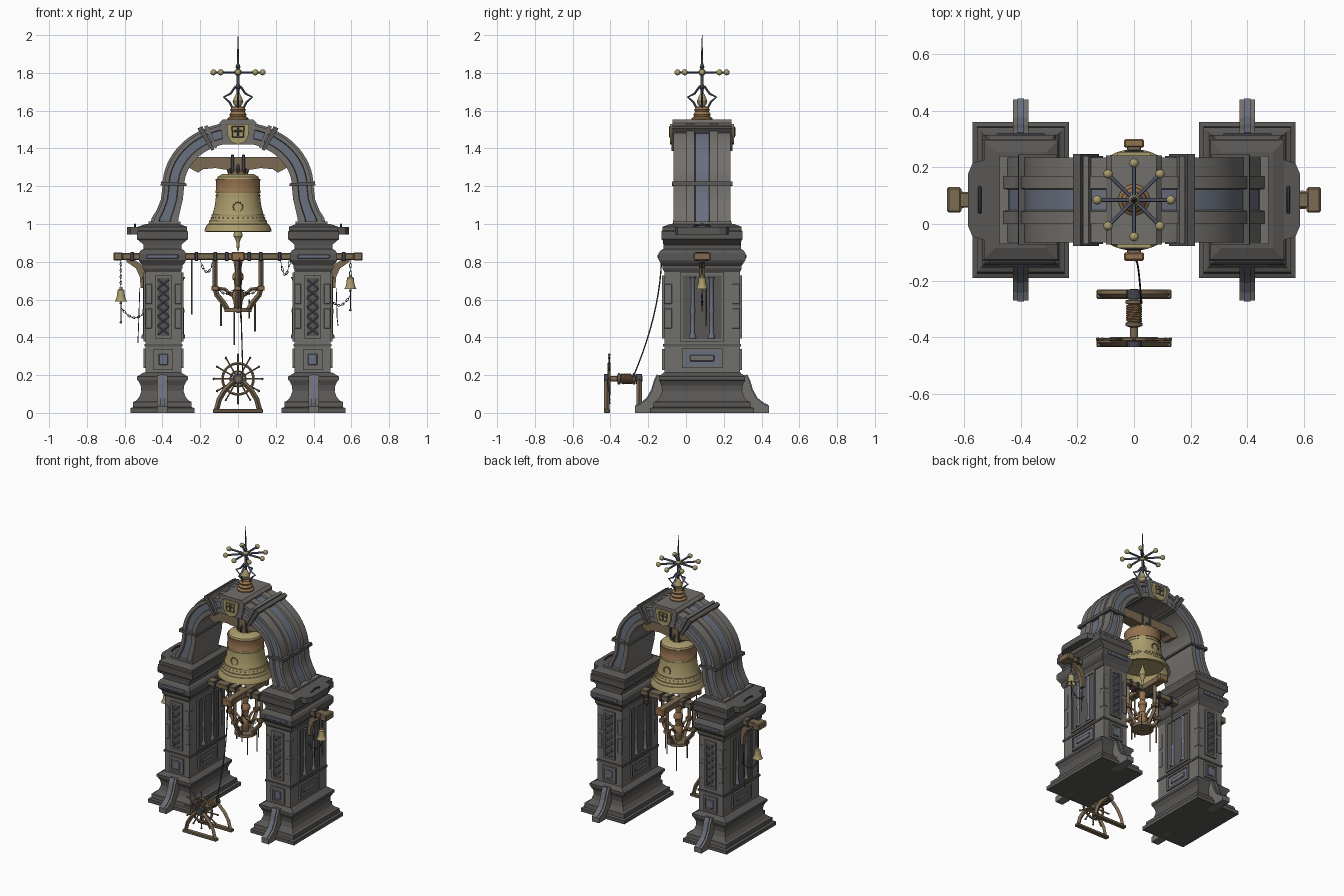
import bpy, bmesh, math
from mathutils import Vector as V

if "Cube" in bpy.data.objects:
    bpy.data.objects.remove(bpy.data.objects["Cube"])
Y = 0.085                      # depth centre of the masonry
pi, cos, sin = math.pi, math.cos, math.sin
def material(n, c):
    m = bpy.data.materials.new(n); m.diffuse_color = (*c, 1); return m
STONE = material("stone", (.17, .16, .15)); DARK = material("dark_stone", (.10, .095, .09))
SLATE = material("slate", (.14, .16, .21)); WOOD = material("wood", (.20, .145, .085))
BRASS = material("brass", (.40, .33, .15)); COPPER = material("copper", (.30, .17, .08))
IRON = material("iron", (.06, .06, .075)); STEEL = material("steel", (.12, .14, .21))
smooth = []

def mk(name, verts, faces, mats, ids=None, soft=False):
    me = bpy.data.meshes.new(name)
    me.from_pydata([(v[0], v[1] + Y, v[2]) for v in verts], [], faces)
    for m in (mats if isinstance(mats, list) else [mats]): me.materials.append(m)
    if ids: me.polygons.foreach_set("material_index", ids)
    bm = bmesh.new(); bm.from_mesh(me)
    bmesh.ops.recalc_face_normals(bm, faces=bm.faces)
    bm.to_mesh(me); bm.free()
    ob = bpy.data.objects.new(name, me); bpy.context.collection.objects.link(ob)
    if soft: smooth.append(ob)
    return ob
def loft(name, rings, mats, seg=None, soft=False):
    n = len(rings[0]); verts = [p for r in rings for p in r]; faces = []; ids = []
    for i in range(len(rings) - 1):
        for j in range(n):
            k = (j + 1) % n
            faces.append((i*n + j, i*n + k, i*n + n + k, i*n + n + j)); ids.append(seg[j] if seg else 0)
    faces += [tuple(range(n)), tuple(range(len(verts) - n, len(verts)))]
    return mk(name, verts, faces, mats, ids + [0, 0], soft)
def rect(cx, hx, hy, z): return [(cx-hx, -hy, z), (cx+hx, -hy, z), (cx+hx, hy, z), (cx-hx, hy, z)]
def box(name, c, s, mat, bev=0):
    ob = loft(name, [[(x, y + c[1], z) for x, y, z in rect(c[0], s[0]/2, s[1]/2, c[2] + d*s[2]/2)] for d in (-1, 1)], mat)
    if bev:
        b = ob.modifiers.new("bevel", 'BEVEL'); b.width = bev; b.segments = 1
    return ob
def prism(name, pts, axis, lo, hi, mat):
    put = {'x': lambda a, b, t: (t, a, b), 'y': lambda a, b, t: (a, t, b), 'z': lambda a, b, t: (a, b, t)}[axis]
    return loft(name, [[put(a, b, t) for a, b in pts] for t in (lo, hi)], mat)
def lathe(name, prof, mat, c=(0, 0, 0), n=32, axis='z'):
    def p(r, h, a):
        v = {'z': (r*cos(a), r*sin(a), h), 'y': (r*cos(a), h, r*sin(a)), 'x': (h, r*cos(a), r*sin(a))}[axis]
        return tuple(V(v) + V(c))
    return loft(name, [[p(max(r, .0005), h, 2*pi*j/n) for j in range(n)] for r, h in prof], mat, soft=True)
def tubes(name, paths, r, mat, res=1, cyclic=False, taper=None):
    cu = bpy.data.curves.new(name, 'CURVE'); cu.dimensions = '3D'
    cu.bevel_depth = r; cu.bevel_resolution = res; cu.use_fill_caps = True
    for path in paths:
        sp = cu.splines.new('POLY'); sp.points.add(len(path) - 1); sp.use_cyclic_u = cyclic
        for i, q in enumerate(path):
            sp.points[i].co = (q[0], q[1] + Y, q[2], 1)
            if taper: sp.points[i].radius = 1 + (taper - 1)*i/(len(path) - 1)
    co = bpy.data.objects.new(name + "_curve", cu); bpy.context.collection.objects.link(co)
    dg = bpy.context.evaluated_depsgraph_get(); dg.update()
    me = bpy.data.meshes.new_from_object(co.evaluated_get(dg)); bpy.data.objects.remove(co)
    me.materials.clear(); me.materials.append(mat)
    ob = bpy.data.objects.new(name, me); bpy.context.collection.objects.link(ob); smooth.append(ob)
def beads(name, pts, r, mat, sub=1):
    bm = bmesh.new()
    for p in pts:
        for v in bmesh.ops.create_icosphere(bm, subdivisions=sub, radius=r)['verts']: v.co += V(p) + V((0, Y, 0))
    me = bpy.data.meshes.new(name); bm.to_mesh(me); bm.free(); me.materials.append(mat)
    ob = bpy.data.objects.new(name, me); bpy.context.collection.objects.link(ob); smooth.append(ob)
def sag(a, b, d, n=12):
    a, b = V(a), V(b)
    return [a.lerp(b, i/n) - V((0, 0, 4*d*(i/n)*(1 - i/n))) for i in range(n + 1)]
def chain(name, a, b, d, mat=IRON):
    n = max(4, int(((V(b) - V(a)).length + d) / .016)); P = sag(a, b, d, n); links = []
    for i in range(n):
        t = P[i+1] - P[i]; m = (P[i] + P[i+1])/2; u = t.normalized()
        side = u.cross(V((0, 1, 0))) if i % 2 else V((0, 1, 0))
        links.append([m + u*t.length*.65*cos(k*pi/4) + side*.005*sin(k*pi/4) for k in range(8)])
    tubes(name, links, .0018, mat, 0, True)

# carved frames and plates on the shaft faces
def panel(name, s, axis, d, hw, z0, z1, plate):
    cx = s*.395; zc, h = (z0 + z1)/2, z1 - z0
    def bit(tag, a, z, w, hh, t, m):
        if axis == 'y': box(name + tag, (cx + a, d*.20, z), (w, 2*t, hh), m)
        else: box(name + tag, (cx + d*.095, a, z), (2*t, w, hh), m)
    bit("_plate", 0, zc, 2*hw, h, .004, plate)
    for e in (-1, 1):
        bit("_stile", e*hw, zc, .014, h + .014, .011, STONE)
        bit("_rail", 0, zc + e*h/2, 2*hw, .014, .011, STONE)

# piers
base = [(.17, .275, 0), (.17, .275, .025), (.155, .26, .03), (.155, .255, .058), (.14, .24, .064), (.122, .222, .085),
        (.112, .212, .115), (.115, .215, .145), (.128, .226, .17), (.135, .228, .175), (.135, .228, .192), (.11, .21, .207), (.097, .2, .215)]
cap = [(.095, .2, .745), (.105, .21, .765), (.105, .21, .78), (.118, .22, .795), (.125, .23, .81), (.125, .23, .845), (.115, .22, .86),
       (.10, .205, .868), (.10, .205, .89), (.125, .208, .912), (.135, .215, .92), (.135, .215, .96), (.13, .21, .965), (.13, .21, .985), (.09, .17, 1.0)]
for s in (-1, 1):
    loft("pier_base", [rect(s*.40, *r) for r in base], DARK)
    loft("pier_shaft", [rect(s*.395, .095, .2, z) for z in (.2, .76)], STONE)
    loft("pier_capital", [rect(s*.40, *r) for r in cap], DARK)
    prism("capital_ear", [(s*.5, -.15), (s*.57, -.13), (s*.587, -.09), (s*.587, .09), (s*.57, .13), (s*.5, .15)], 'z', .945, .985, DARK)
    tubes("capital_loop", [[(s*.545, .045*cos(k*pi/6), .985 + .012*sin(k*pi/6)) for k in range(7)]], .006, IRON)
    loft("shaft_band", [rect(s*.395, .101, .206, z) for z in (.352, .366)], DARK)
    for z in (.50, .63):
        for ex in (-1, 1):
            for ey in (-1, 1): box("quoin", (s*.395 + ex*.078, ey*.18, z), (.038, .044, .11), STONE, .004)
    for d in (-1, 1):
        panel("lattice_panel", s, 'y', d, .037, .40, .72, DARK)
        lat = []
        for k in range(6):
            z = .415 + k*.049
            lat += [[(s*.395 - e*.03, d*.205, z), (s*.395 + e*.03, d*.205, z + .047)] for e in (-1, 1)]
        tubes("lattice", lat, .005, SLATE, 0)
        panel("lower_panel", s, 'y', d, .045, .235, .33, STONE)
        box("lower_plate", (s*.395, d*.203, .283), (.05, .012, .06), SLATE, .004)
        panel("side_panel", s, 'x', d, .11, .385, .735, DARK)
        for e in (-1, 1):
            lathe("side_colonnette", [(.018, .395), (.018, .41), (.011, .42), (.011, .52), (.015, .54), (.010, .56), (.010, .70), (.018, .72)],
                  SLATE, (s*.395 + d*.097, e*.05, 0), 12)
        panel("side_lower_panel", s, 'x', d, .10, .245, .335, SLATE)
        box("side_lower_plate", (s*.395 + d*.098, 0, .29), (.014, .13, .035), STONE, .004)
        box("frieze_plate", (s*.40, d*.23, .828), (.17, .012, .022), SLATE, .004)
        # buttress scroll foot
        foot = [(.19, 0), (.355, 0), (.355, .035), (.325, .048), (.29, .075), (.265, .12), (.25, .17), (.235, .2), (.19, .2)]
        prism("buttress_foot", [(d*a, b) for a, b in foot], 'x', s*.4 - .028, s*.4 + .028, STONE)
        prism("buttress_rib", [(d*(a + .004), b + .004) for a, b in foot[2:8]] + [(d*.2, .18), (d*.2, .04)], 'x', s*.4 - .012, s*.4 + .012, SLATE)

# arch
feet = [(.465, .985, .32, .985), (.458, 1.03, .315, 1.03), (.43, 1.075, .305, 1.075), (.408, 1.13, .292, 1.13)]
def arc(t):
    return (.40*cos(t), 1.2 + .34*sin(t), .285*cos(t), 1.2 + .23*sin(t))
def ring(q, section): return [(q[2] + (q[0] - q[2])*u, v, q[3] + (q[1] - q[3])*u) for u, v in section]
half = [(0, -.03), (0, -.15), (.27, -.15), (.3, -.135), (.68, -.135), (.71, -.15), (.9, -.15), (.9, -.085), (1, -.085), (1, -.04), (.88, -.036)]
section = half + [(u, -v) for u, v in reversed(half)]
blue = [1 if j in (3, 10, 17) else 0 for j in range(len(section))]
path = feet + [arc(pi*k/36) for k in range(37)] + [(-a, b, -c, d) for a, b, c, d in reversed(feet)]
loft("arch", [ring(q, section) for q in path], [STONE, SLATE], blue, True)
def collar(name, t0, t1, lo, hi, hy, m):
    loft(name, [ring(arc(t0 + (t1 - t0)*k/4), [(lo, -hy), (hi, -hy), (hi, hy), (lo, hy)]) for k in range(5)], m)
for f in (lambda t: t, lambda t: pi - t):
    collar("arch_collar_low", f(.01), f(.07), -.1, 1.08, .16, DARK)
    collar("arch_collar_high", f(1.03), f(1.10), -.1, 1.15, .162, DARK)
    collar("arch_collar_rim", f(1.12), f(1.17), -.05, 1.1, .156, STONE)
for s in (-1, 1): loft("arch_plinth", [rect(s*.39, .085, .155, z) for z in (.99, 1.012)], STONE)
prism("crown_block", [(-.075, 1.42), (.075, 1.42), (.098, 1.535), (.08, 1.553), (-.08, 1.553), (-.098, 1.535)], 'y', -.157, .157, STONE)
for d in (-1, 1):
    prism("shield", [(-.06, 1.53), (.06, 1.53), (.055, 1.47), (.038, 1.435), (0, 1.42), (-.038, 1.435), (-.055, 1.47)], 'y', d*.15, d*.17, BRASS)
    tubes("shield_frame", [[(a, d*.171, b) for a, b in ((-.032, 1.515), (.032, 1.515), (.028, 1.46), (-.028, 1.46))]], .004, DARK, 0, True)
    tubes("shield_cross", [[(0, d*.171, 1.465), (0, d*.171, 1.51)], [(-.022, d*.171, 1.493), (.022, d*.171, 1.493)]], .005, DARK, 0)

# finial
lathe("finial_base", [(.055, 1.545), (.055, 1.56), (.042, 1.57), (.046, 1.58), (.036, 1.595), (.042, 1.605), (.03, 1.62), (.012, 1.625)], COPPER)
lathe("finial_drop", [(.008, 1.615), (.024, 1.635), (.028, 1.65), (.02, 1.67), (.008, 1.695), (.004, 1.70)], BRASS, n=20)
dirs = [(cos(k*pi/4), sin(k*pi/4)) for k in range(8)]
tubes("finial_diamonds", [[(c*r, q*r, z) for r, z in ((.03, 1.615), (.045, 1.645), (.075, 1.672), (.04, 1.69), (.012, 1.73))] for c, q in dirs[::2]], .006, STEEL, 0)
lathe("finial_spire", [(.007, 1.62), (.008, 1.71), (.016, 1.725), (.008, 1.74), (.008, 1.82), (.013, 1.83), (.006, 1.85), (.005, 1.9), (.001, 2.0)], IRON, n=12)
tubes("star_spokes", [[(0, 0, 1.803), (c*.13, q*.13, 1.803)] for c, q in dirs], .0065, STEEL)
beads("star_balls", [(c*.13, q*.13, 1.803) for c, q in dirs], .0165, BRASS, 2)
beads("star_hub", [(0, 0, 1.803)], .02, BRASS, 2)

# great bell and headstock
lathe("bell", [(.0, 1.268), (.085, 1.264), (.108, 1.25), (.113, 1.235), (.115, 1.16), (.124, 1.09), (.138, 1.04), (.158, 1.0), (.164, .998), (.175, .975),
               (.179, .96), (.162, .958), (.13, 1.03), (.107, 1.1), (.10, 1.22), (0, 1.23)], BRASS, n=48)
lathe("bell_copper_band", [(.108, 1.165), (.119, 1.165), (.119, 1.175), (.1165, 1.18), (.1165, 1.225), (.118, 1.23), (.118, 1.238), (.108, 1.238)], COPPER, n=48)
for z, r in ((1.15, .117), (1.045, .137), (1.015, .151)):
    lathe("bell_rib", [(r - .01, z - .004), (r + .003, z - .004), (r + .003, z + .004), (r - .01, z + .004)], BRASS, n=48)
beads("bell_studs", [(.142*cos(k*pi/16), .142*sin(k*pi/16), 1.032) for k in range(32)], .005, BRASS)
beads("bell_rosettes", [(.025*cos(k*pi/6), d*.126, 1.09 + .025*sin(k*pi/6)) for k in range(12) for d in (-1, 1)], .005, COPPER)
lathe("bell_crown", [(.05, 1.255), (.05, 1.275), (.03, 1.285), (.03, 1.30)], COPPER)
hs = [(0, 1.355), (.235, 1.355), (.255, 1.34), (.262, 1.30), (.24, 1.287), (.21, 1.272), (.185, 1.29), (.12, 1.296), (.05, 1.285), (0, 1.285)]
prism("headstock", hs + [(-a, b) for a, b in hs[-2:0:-1]], 'y', -.04, .04, WOOD)
for x in (-.03, .03): box("headstock_strap", (x, 0, 1.322), (.016, .092, .09), IRON, .003)
tubes("bell_canons", [[(.045*c, .045*q, 1.265), (.055*c, .055*q, 1.29), (.03*c, .03*q, 1.315)] for c, q in dirs], .008, IRON)
lathe("clapper", [(.006, 1.24), (.007, 1.0), (.022, .955), (.024, .935), (.014, .92), (.008, .90), (.006, .86)], BRASS, n=16)

# beams under the bell
box("long_beam", (0, 0, .828), (1.28, .055, .036), WOOD, .004)
box("cross_beam", (0, 0, .828), (.05, .40, .042), WOOD, .004)
for s in (-1, 1):
    box("long_beam_end", (s*.635, 0, .828), (.05, .09, .044), WOOD, .006)
    box("cross_beam_end", (0, s*.20, .828), (.072, .03, .05), COPPER, .006)
    for x in (.22, .12, .06, .56): box("beam_clamp", (s*x, 0, .828), (.018, .068, .05), IRON, .003)
    prism("beam_bracket", [(s*a, b) for a, b in ((.485, .66), (.515, .66), (.52, .72), (.54, .765), (.59, .80), (.59, .815), (.55, .812), (.51, .785), (.485, .74))], 'y', -.015, .015, WOOD)

# hanging cradle
tubes("cradle_arms", [[(c*r, q*r, z) for r, z in ((.122, .815), (.122, .665), (.112, .625), (.075, .58), (.055, .545))] for c, q in dirs[::2]], .014, WOOD, 0)
tubes("cradle_braces", [[(c*r, q*r, z) for r, z in ((.12, .66), (.07, .655), (.03, .62))] for c, q in dirs[::2]], .009, WOOD, 0)
for c, q in dirs[::2]: box("cradle_cuff", (c*.122, q*.122, .66), (.038, .038, .026), COPPER, .004)
lathe("cradle_ring", [(.04, .535), (.072, .535), (.072, .555), (.04, .555)], WOOD, n=24)
lathe("cradle_spindle", [(.008, .53), (.02, .545), (.024, .59), (.032, .61), (.03, .64), (.018, .66), (.022, .70), (.03, .71), (.03, .73), (.016, .75), (.024, .80), (.024, .82)], COPPER, n=20)
tubes("hanging_ropes", [[(x, y, a), (x, y, b)] for x, y, a, b in ((-.245, 0, .81, .52), (-.02, .05, .56, .36), (.09, 0, .58, .43), (-.09, .03, .58, .46), (.015, -.06, .8, .5), (.06, .06, .6, .5))], .004, WOOD)
for a, b, d in (((.225, 0, .81), (.275, 0, .81), .08), ((-.122, 0, .68), (0, -.03, .68), .05), ((.122, 0, .68), (0, -.03, .68), .05), ((-.2, 0, .81), (-.13, 0, .80), .06)):
    chain("cradle_chain", a, b, d)

# small bells at the beam ends
for x, z in ((-.62, .59), (.595, .655)):
    lathe("small_bell", [(0, .078), (.008, .076), (.008, .066), (.018, .06), (.021, .03), (.026, .012), (.033, 0), (.028, 0), (.018, .03), (0, .05)], BRASS, (x, 0, z), 24)
    chain("small_bell_chain", (x, 0, .81), (x, 0, z + .075), 0)
    tubes("small_clapper", [[(x, 0, z + .04), (x, 0, z - .11)]], .003, IRON)
    beads("small_clapper_ball", [(x, 0, z - .008), (x, 0, z - .11)], .008, BRASS)
    e = 1 if x > 0 else -1
    chain("drape_chain", (x, 0, z - .03), (e*.495, 0, z - .06), .04)
    tubes("pier_cord", [[(e*.52, .02, .66), (e*.525, .02, .5), (e*.53, .02, .37 if e < 0 else .46)]], .0025, IRON)

# windlass with spoked wheel
W = -.415 - Y
lathe("windlass_drum", [(.014, W - .02), (.014, W + .05), (.03, W + .055), (.03, W + .065), (.02, W + .07), (.02, W + .13), (.03, W + .135), (.03, W + .145), (.014, W + .15), (.014, W + .185)], WOOD, (0, 0, .18), 20, 'y')
tubes("wound_rope", [[(.024*cos(k*pi/6), W + .072 + .056*k/84, .18 + .024*sin(k*pi/6)) for k in range(85)]], .0045, COPPER)
for y in (W - .004, W + .167):
    box("windlass_sill", (0, y, .01), (.265, .032, .02), WOOD, .004)
    tubes("windlass_legs", [[(e*a, y, b) for a, b in ((.115, .01), (.10, .07), (.07, .12), (.035, .155), (0, .18))] for e in (-1, 1)], .014, WOOD, 0)
    lathe("windlass_bearing", [(.026, y - .016), (.026, y + .016)], IRON, (0, 0, .18), 16, 'y')
for r, t in ((.082, .008), (.04, .006)):
    tubes("wheel_rim", [[(r*cos(k*pi/16), W + .008, .18 + r*sin(k*pi/16)) for k in range(32)]], t, WOOD, 1, True)
sp = [(cos(k*pi/6), sin(k*pi/6)) for k in range(12)]
tubes("wheel_spokes", [[(0, W + .008, .18), (c*.128, W + .008, .18 + q*.128)] for c, q in sp], .0045, WOOD)
beads("wheel_grips", [(c*.128, W + .008, .18 + q*.128) for c, q in sp], .0075, WOOD)
tubes("bell_rope", [[(.008 + .018*k/10, -.215 - .15*(k/10)**1.8, .82 - .63*k/10) for k in range(11)]], .0035, IRON)

bpy.ops.object.select_all(action='DESELECT')
for ob in smooth: ob.select_set(True)
bpy.context.view_layer.objects.active = smooth[0]
bpy.ops.object.shade_smooth_by_angle(angle=math.radians(35))

for m in bpy.data.materials:
    if m.users and not m.is_grease_pencil:
        m.use_nodes = True
        m.node_tree.nodes["Principled BSDF"].inputs["Base Color"].default_value = m.diffuse_color
